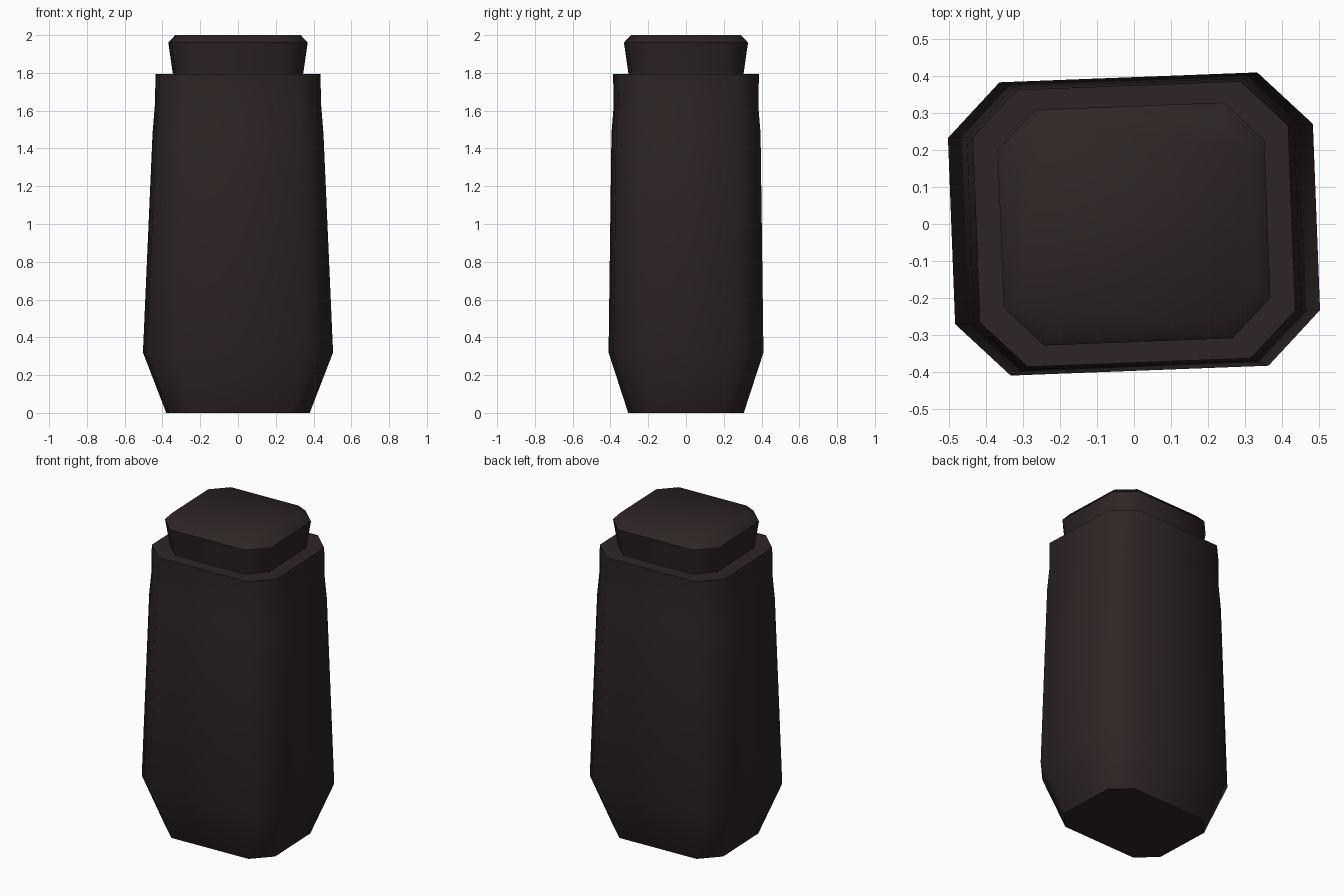
import bpy, bmesh, math

if "Cube" in bpy.data.objects:
    bpy.data.objects.remove(bpy.data.objects["Cube"])

ROT = math.radians(2.2)  # the whole flask is turned slightly

mat = bpy.data.materials.new("dark brown")
mat.diffuse_color = (0.028, 0.018, 0.018, 1.0)
mat.use_nodes = True
mat.node_tree.nodes["Principled BSDF"].inputs["Base Color"].default_value = mat.diffuse_color


def octagon(hw, hd, c, z):
    """Chamfered rectangle ring, turned by ROT."""
    pts = [(hw, -hd + c), (hw, hd - c), (hw - c, hd), (-hw + c, hd),
           (-hw, hd - c), (-hw, -hd + c), (-hw + c, -hd), (hw - c, -hd)]
    s, k = math.sin(ROT), math.cos(ROT)
    return [(x * k - y * s, x * s + y * k, z) for x, y in pts]


def loft(name, rings):
    bm = bmesh.new()
    loops = [[bm.verts.new(p) for p in octagon(*r)] for r in rings]
    for a, b in zip(loops, loops[1:]):
        for i in range(8):
            j = (i + 1) % 8
            bm.faces.new((a[i], a[j], b[j], b[i]))
    bm.faces.new(loops[0][::-1])
    bm.faces.new(loops[-1])
    bmesh.ops.recalc_face_normals(bm, faces=bm.faces)
    mesh = bpy.data.meshes.new(name)
    bm.to_mesh(mesh)
    bm.free()
    mesh.materials.append(mat)
    ob = bpy.data.objects.new(name, mesh)
    bpy.context.collection.objects.link(ob)
    bpy.ops.object.select_all(action='DESELECT')
    ob.select_set(True)
    bpy.context.view_layer.objects.active = ob
    bpy.ops.object.shade_smooth_by_angle(angle=math.radians(50))
    return ob


# Tapered body with a shallow neck groove: half width, half depth, chamfer, z
loft("body", [
    (0.373, 0.296, 0.11, 0.0),
    (0.494, 0.397, 0.145, 0.32),
    (0.443, 0.383, 0.13, 1.48),
    (0.431, 0.371, 0.125, 1.63),
    (0.427, 0.375, 0.125, 1.795),
])

# Flared stopper with a bevelled top
loft("stopper", [
    (0.337, 0.295, 0.10, 1.79),
    (0.361, 0.319, 0.106, 1.96),
    (0.325, 0.283, 0.095, 2.0),
])
